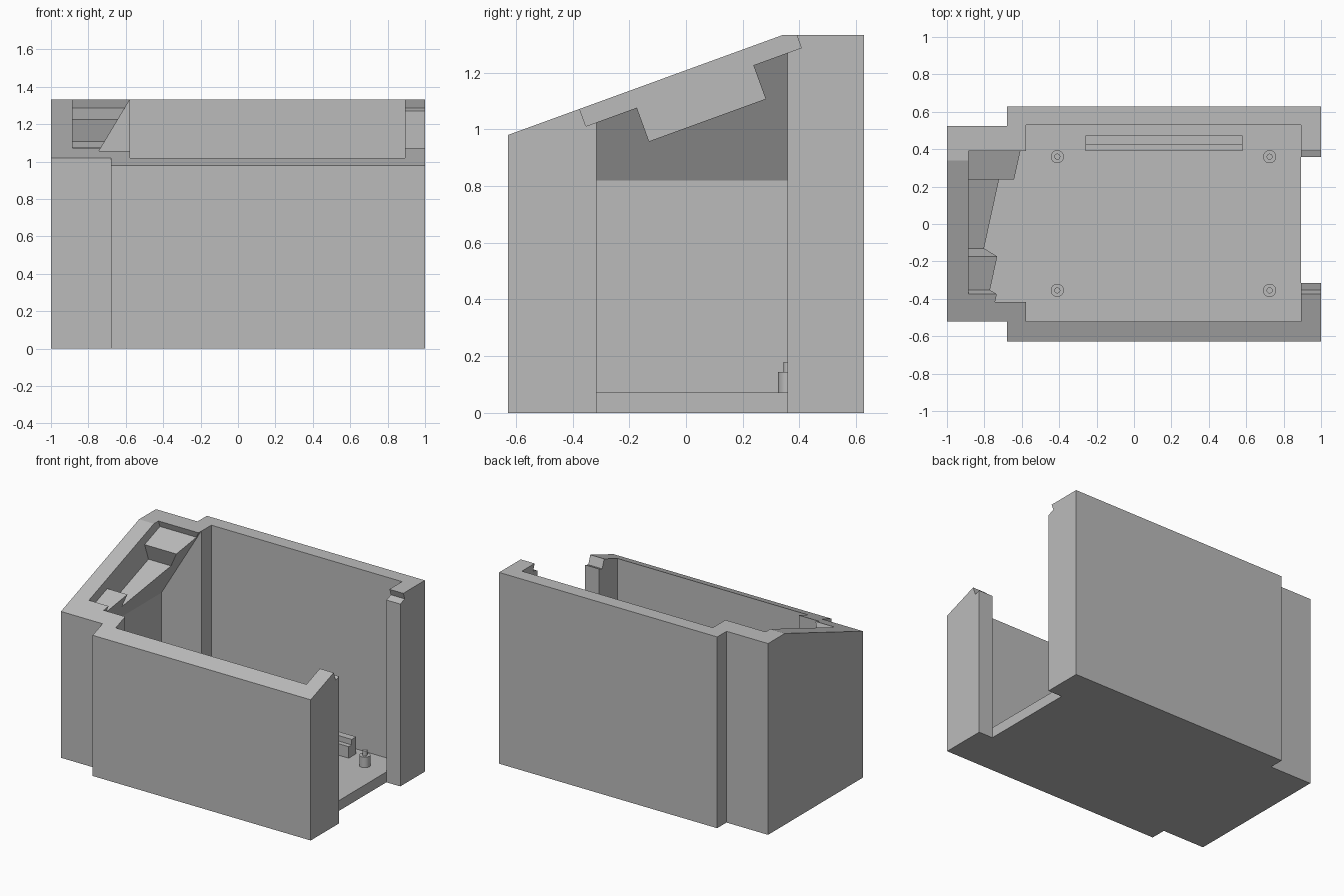
import bpy, bmesh
from math import radians, sin, cos
from mathutils import Vector

cube = bpy.data.objects.get("Cube")
if cube:
    bpy.data.objects.remove(cube, do_unlink=True)

grey = bpy.data.materials.new("plain_grey")
grey.use_nodes = True
GREY = (0.5, 0.5, 0.5, 1)
grey.diffuse_color = GREY
grey.node_tree.nodes["Principled BSDF"].inputs["Base Color"].default_value = GREY


def prism(name, points, axis, lo, hi):
    """Extrude a 2D profile along an axis from lo to hi."""
    place = {"x": lambda a, b, t: (t, a, b),
             "y": lambda a, b, t: (a, t, b),
             "z": lambda a, b, t: (a, b, t)}[axis]
    bm = bmesh.new()
    face = bm.faces.new([bm.verts.new(place(a, b, lo)) for a, b in points])
    ext = bmesh.ops.extrude_face_region(bm, geom=[face])
    verts = [v for v in ext["geom"] if isinstance(v, bmesh.types.BMVert)]
    bmesh.ops.translate(bm, verts=verts, vec=Vector(place(0, 0, hi - lo)))
    bmesh.ops.recalc_face_normals(bm, faces=bm.faces)
    mesh = bpy.data.meshes.new(name)
    bm.to_mesh(mesh)
    bm.free()
    mesh.materials.append(grey)
    obj = bpy.data.objects.new(name, mesh)
    bpy.context.collection.objects.link(obj)
    return obj


def rect(x0, x1, y0, y1):
    return [(x0, y0), (x1, y0), (x1, y1), (x0, y1)]


def cut(body, cutter):
    mod = body.modifiers.new("cut", "BOOLEAN")
    mod.operation = "DIFFERENCE"
    mod.solver = "EXACT"
    mod.object = cutter
    bpy.context.view_layer.objects.active = body
    bpy.ops.object.modifier_apply(modifier=mod.name)
    bpy.data.objects.remove(cutter, do_unlink=True)


# Stepped outer block
FLOOR, STEP, WALL = 0.072, -0.68, -0.885
case = prism("case_body", [(-1, -0.52), (STEP, -0.52), (STEP, -0.628), (1, -0.628),
                           (1, 0.628), (STEP, 0.628), (STEP, 0.525), (-1, 0.525)],
             "z", 0, 1.6)

# Sloping top, flat towards the back
cut(case, prism("roof_cutter", [(-0.828, 0.907), (0.34, 1.332), (1, 1.332),
                                (1, 2), (-0.828, 2)], "x", -1.5, 1.5))

# Main cavity, then the narrow end cavity with its leaning overhang
cut(case, prism("cavity_cutter", rect(-0.577, 0.893, -0.522, 0.53), "z", FLOOR, 2))
cut(case, prism("end_cutter", [(WALL, FLOOR), (WALL, 0.82), (-0.53, 1.411),
                               (-0.3, 1.411), (-0.3, FLOOR)], "y", -0.417, 0.42))

# Open end between the two posts
cut(case, prism("opening_cutter", rect(0.8925, 1.3, -0.316, 0.358), "z", -0.5, 2))

# Stepped panel recess, square to the slope
tilt = radians(20)


def on_slope(s, d):
    return (-0.375 + s * cos(tilt) + d * sin(tilt),
            1.072 + s * sin(tilt) - d * cos(tilt))


recess = [on_slope(s, d) for s, d in
          [(0, -0.2), (0, 0.065), (0.191, 0.065), (0.191, 0.191),
           (0.628, 0.191), (0.628, 0.065), (0.808, 0.065), (0.808, -0.2)]]
cut(case, prism("recess_cutter", recess, "x", WALL - 0.001, 1.3))

# Board standoffs with locating pins
for side, x in (("left", 0.725), ("right", -0.41)):
    for end, y in (("front", -0.355), ("back", 0.36)):
        for part, radius, top in (("standoff", 0.035, 0.145), ("pin", 0.016, 0.18)):
            depth = top - FLOOR + 0.01
            bpy.ops.mesh.primitive_cylinder_add(vertices=32, radius=radius, depth=depth,
                                                location=(x, y, top - depth / 2))
            obj = bpy.context.object
            obj.name = f"{end}_{side}_{part}"
            obj.data.materials.append(grey)
            bpy.ops.object.shade_smooth_by_angle(angle=radians(30))

# Stepped support rail near the back wall
prism("support_rail", [(0.39, FLOOR - 0.01), (0.472, FLOOR - 0.01), (0.472, 0.19),
                       (0.423, 0.19), (0.423, 0.152), (0.39, 0.152)], "x", -0.26, 0.58)
